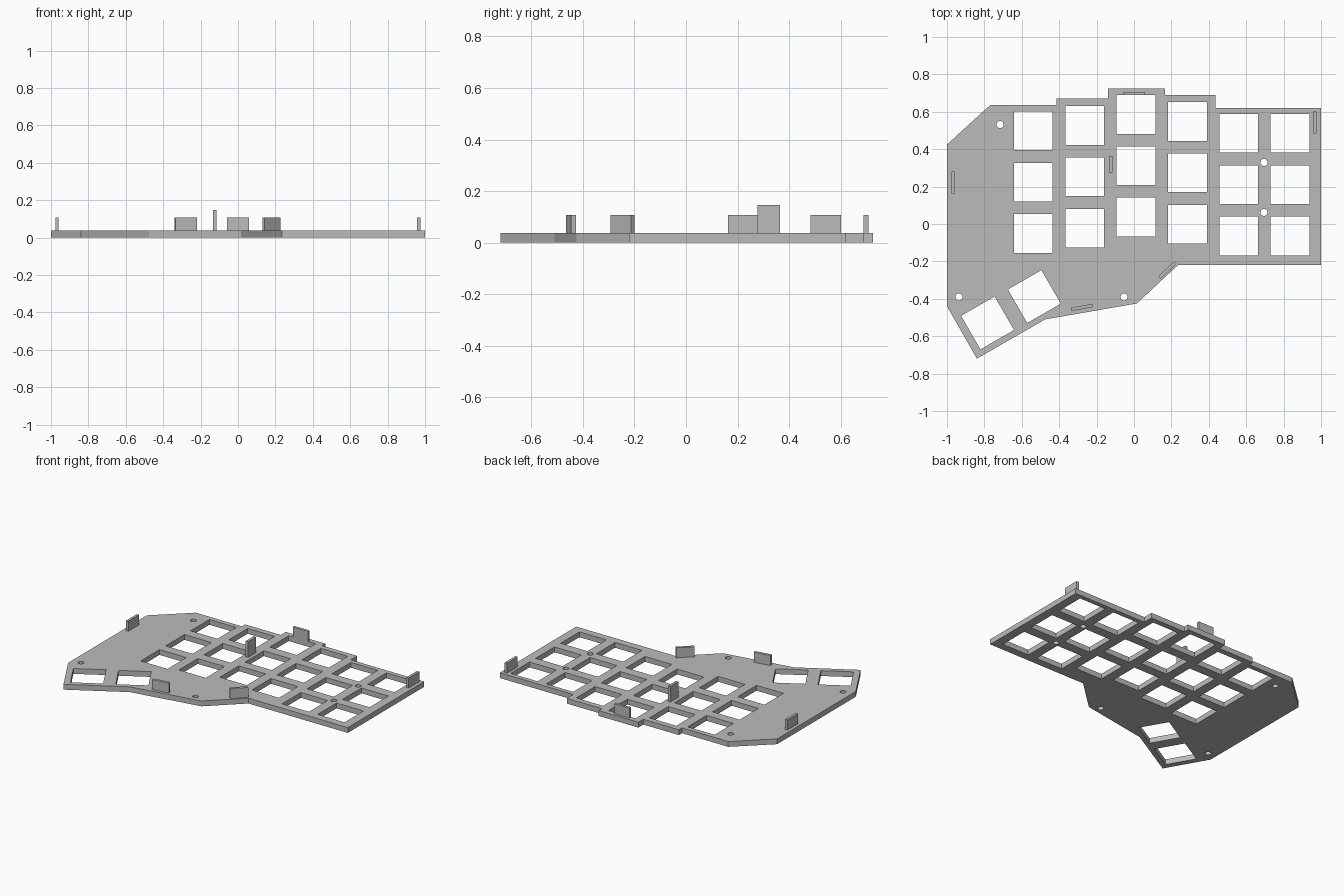
import bpy
import bmesh
from math import pi, sin, cos, radians

cube = bpy.data.objects.get("Cube")
if cube:
    bpy.data.objects.remove(cube, do_unlink=True)

THICK = 0.037      # plate thickness
PITCH = 0.2745     # key spacing
KEY = 0.207        # key opening side

grey = bpy.data.materials.new("plate_grey")
grey.use_nodes = True
COLOUR = (0.5, 0.5, 0.5, 1)
grey.diffuse_color = COLOUR
grey.node_tree.nodes["Principled BSDF"].inputs["Base Color"].default_value = COLOUR


def add_object(name, bm):
    bmesh.ops.recalc_face_normals(bm, faces=bm.faces)
    mesh = bpy.data.meshes.new(name)
    bm.to_mesh(mesh)
    bm.free()
    mesh.materials.append(grey)
    obj = bpy.data.objects.new(name, mesh)
    bpy.context.scene.collection.objects.link(obj)
    return obj


def ring(x, y, radius, sides, start):
    """Regular polygon around a centre."""
    return [(x + radius * cos(start + 2 * pi * i / sides),
             y + radius * sin(start + 2 * pi * i / sides)) for i in range(sides)]


def key_opening(x, y, angle=0):
    return ring(x, y, KEY / 2 ** 0.5, 4, radians(angle + 45))


# Plate outline, clockwise from the left back corner
outline = [(-1, .425), (-.77, .635), (-.415, .635), (-.415, .67), (-.14, .67),
           (-.14, .725), (.165, .725), (.165, .69), (.435, .69), (.435, .62),
           (1, .62), (1, -.22), (.235, -.22), (.015, -.425), (-.475, -.51),
           (-.84, -.72), (-1, -.44)]
loops = [outline]

# Staggered key columns of three, then the two turned thumb keys
for column, back_y in enumerate([.498, .527, .586, .548, .485, .485]):
    for row in range(3):
        loops.append(key_opening(-.538 + column * PITCH, back_y - row * PITCH))
for x, y in [(-.783, -.529), (-.533, -.388)]:
    loops.append(key_opening(x, y, 30))

# Screw holes
for x, y in [(-.716, .532), (.695, .329), (.695, .062), (-.053, -.39), (-.936, -.39)]:
    loops.append(ring(x, y, .019, 24, 0))

# Flat filled curve with openings, turned into a solid plate
curve = bpy.data.curves.new("plate_profile", "CURVE")
curve.dimensions = "2D"
curve.fill_mode = "BOTH"
curve.extrude = THICK / 2
for loop in loops:
    spline = curve.splines.new("POLY")
    spline.points.add(len(loop) - 1)
    for point, (x, y) in zip(spline.points, loop):
        point.co = (x, y, 0, 1)
    spline.use_cyclic_u = True
profile = bpy.data.objects.new("plate_profile", curve)
bpy.context.scene.collection.objects.link(profile)
solid = bpy.data.meshes.new_from_object(
    profile.evaluated_get(bpy.context.evaluated_depsgraph_get()))
bpy.data.objects.remove(profile, do_unlink=True)

bm = bmesh.new()
bm.from_mesh(solid)
bpy.data.meshes.remove(solid)
bpy.data.curves.remove(curve)
bmesh.ops.remove_doubles(bm, verts=bm.verts, dist=0.0005)
bmesh.ops.translate(bm, verts=bm.verts, vec=(0, 0, THICK / 2))
for face in bm.faces:
    face.smooth = False
add_object("switch_plate", bm)


# Upright support tabs standing on the plate
def tab(name, x, y, angle, length=.117, top=.107):
    bm = bmesh.new()
    bmesh.ops.create_cube(bm, size=1)
    bmesh.ops.scale(bm, verts=bm.verts, vec=(length, .018, top - THICK))
    obj = add_object(name, bm)
    obj.location = (x, y, (top + THICK) / 2)
    obj.rotation_euler.z = radians(angle)


tab("right_side_tab", -.968, .222, 90)
tab("left_side_tab", .967, .542, 90)
tab("back_tab", -.001, .698, 0)
tab("front_tab", -.279, -.446, 9.8)
tab("front_corner_tab", .179, -.246, 43)
tab("middle_tab", -.125, .32, 90, length=.087, top=.147)
